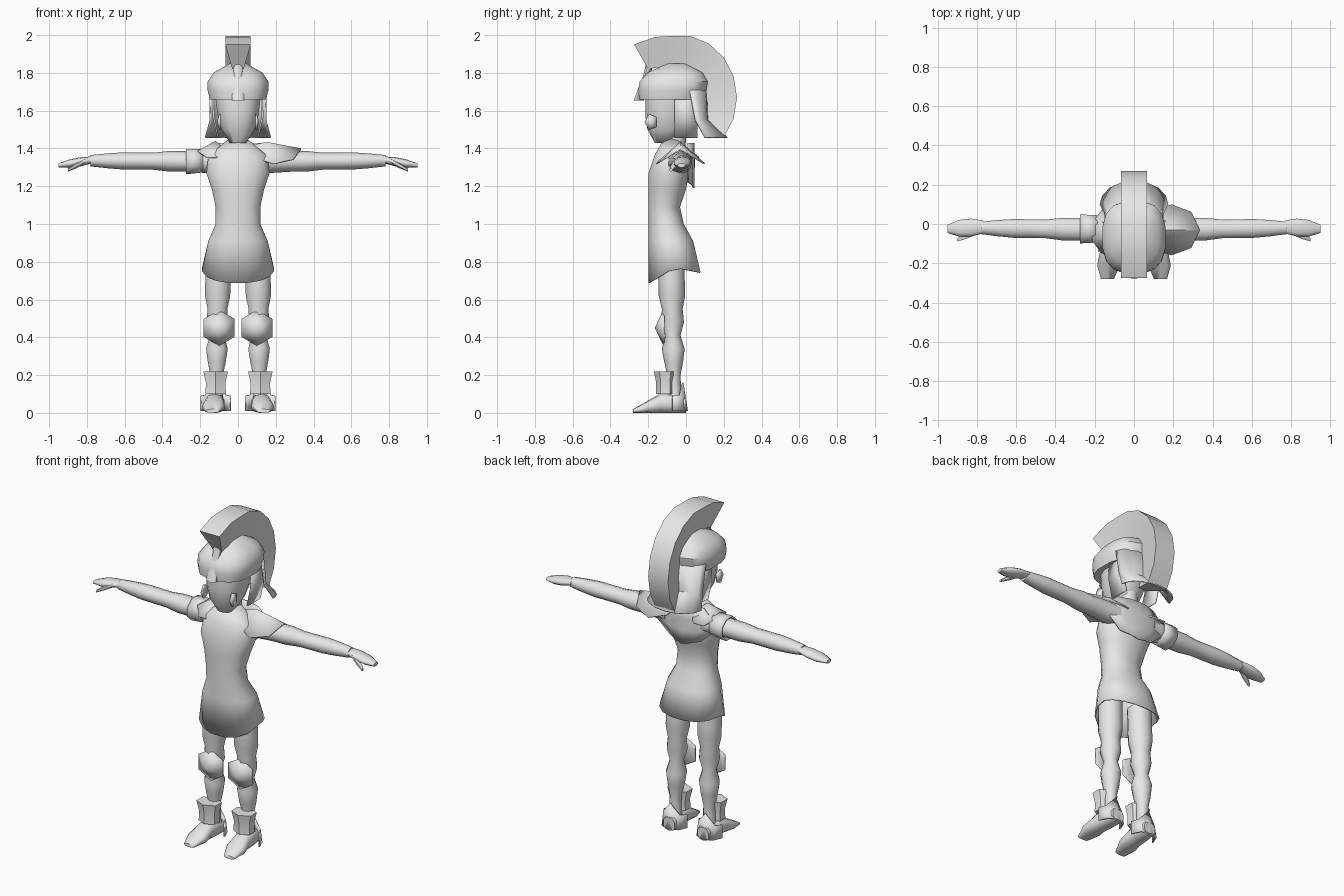
import bpy
import bmesh
from math import sin, cos, pi, radians
from mathutils import Vector

default_cube = bpy.data.objects.get("Cube")
if default_cube:
    bpy.data.objects.remove(default_cube, do_unlink=True)

grey = bpy.data.materials.new("plain_grey")
grey.use_nodes = True
grey.diffuse_color = (.8, .8, .8, 1)
grey.node_tree.nodes["Principled BSDF"].inputs["Base Color"].default_value = grey.diffuse_color


def finish(name, bm, mirror, thickness, angle):
    """Turn a bmesh into a shaded object with its modifiers."""
    bmesh.ops.recalc_face_normals(bm, faces=bm.faces)
    mesh = bpy.data.meshes.new(name)
    bm.to_mesh(mesh)
    bm.free()
    mesh.materials.append(grey)
    part = bpy.data.objects.new(name, mesh)
    bpy.context.collection.objects.link(part)
    bpy.ops.object.select_all(action='DESELECT')
    part.select_set(True)
    bpy.context.view_layer.objects.active = part
    bpy.ops.object.shade_smooth_by_angle(angle=radians(angle))
    if thickness:
        part.modifiers.new("thickness", 'SOLIDIFY').thickness = thickness
    if mirror:
        part.modifiers.new("mirror", 'MIRROR').use_mirror_merge = False


def skin(name, rows, closed=True, caps=True, mirror=False, thickness=0, angle=50):
    """Bridge rows of points with quads."""
    bm = bmesh.new()
    rows = [[bm.verts.new(point) for point in row] for row in rows]
    count = len(rows[0])
    for low, high in zip(rows, rows[1:]):
        for i in range(count if closed else count - 1):
            j = (i + 1) % count
            bm.faces.new((low[i], low[j], high[j], high[i]))
    if closed and caps:
        bm.faces.new(rows[0])
        bm.faces.new(rows[-1])
    finish(name, bm, mirror, thickness, angle)


def ring(axis, centre, width, depth, sides, phase=.5, power=1):
    """Rounded outline around a centre, square to an axis."""
    cx, cy, cz = centre
    points = []
    for i in range(sides):
        turn = 2 * pi * (i + phase) / sides
        c, s = cos(turn), sin(turn)
        u = width * c * abs(c) ** (power - 1)
        v = depth * s * abs(s) ** (power - 1)
        points.append({'x': (cx, cy + u, cz + v),
                       'y': (cx + u, cy, cz + v),
                       'z': (cx + u, cy + v, cz)}[axis])
    return points


def tube(name, axis, start, end, radii, squash=1, sides=10, power=1, **options):
    """Evenly spaced rings from start to end, one for each radius."""
    start, end = Vector(start), Vector(end)
    rings = []
    for i, radius in enumerate(radii):
        centre = start.lerp(end, i / (len(radii) - 1))
        rings.append(ring(axis, centre, radius, radius * squash, sides, power=power))
    skin(name, rings, **options)


def plate(name, peak, rim, mirror=False, angle=30):
    """Thin plate fanning from a peak to its rim."""
    bm = bmesh.new()
    middle = bm.verts.new(peak)
    edge = [bm.verts.new(point) for point in rim]
    for i, vert in enumerate(edge):
        bm.faces.new((middle, edge[i - 1], vert))
    finish(name, bm, mirror, .008, angle)


def back_arc(centre_y, width, depth, height, steps):
    """Half outline wrapping round the back, from left to right."""
    turns = [pi * i / steps for i in range(steps + 1)]
    return [(width * cos(t), centre_y + depth * sin(t), height) for t in turns]


# Tunic: straight front, waisted back, hem dipping at front and back
tunic_rings = []
tunic_widths = (.05, .16, .17, .14, .12, .12, .16)
tunic_backs = (-.02, .01, .02, 0, -.03, -.01, .04)
for i, (width, back) in enumerate(zip(tunic_widths, tunic_backs)):
    front = -.2 if i > 1 else -.17 + .05 * (1 - i)
    centre = (0, (front + back) / 2, 1.45 - .09 * i)
    tunic_rings.append(ring('z', centre, width, (back - front) / 2, sides=16, power=.9))
hem = []
for x, y, z in ring('z', (0, -.06, .77), .195, .14, sides=16, power=.9):
    hem.append((x, y, z - abs(y + .06) * (.6 if y < -.06 else .2)))
skin("tunic", tunic_rings + [hem], caps=False, thickness=.006, angle=70)

# Arms, hands and thumbs
tube("arms", 'x', (.12, -.03, 1.33), (.78, -.02, 1.335),
     radii=(.07, .065, .06, .06, .05, .05, .05, .043, .033), squash=.9, mirror=True, angle=60)
tube("hands", 'x', (.77, -.015, 1.34), (.95, -.025, 1.31),
     radii=(.035, .048, .045, .022), squash=.5, mirror=True, angle=60)
tube("thumbs", 'x', (.81, -.04, 1.335), (.9, -.08, 1.285),
     radii=(.02, .018, .01), squash=.8, sides=6, mirror=True)

# Legs, with knees and calves swelling along them
tube("legs", 'z', (.105, -.08, .83), (.115, -.06, .06),
     radii=(.07, .07, .07, .07, .055, .06, .04, .06, .05, .035, .035, .04), mirror=True, angle=60)

# Knee plates
plate("knee_plates", (.1, -.165, .45), ring('y', (.1, -.12, .45), .095, .095, sides=6), mirror=True)

# Feet resting flat on the ground
foot_rings = []
for i, (width, height) in enumerate(zip((.04, .05, .05, .06, .035), (.04, .05, .05, .03, .01))):
    foot_rings.append(ring('y', (.115 + .005 * i, -.07 * i, height), width, height, sides=10, power=.8))
skin("feet", foot_rings, mirror=True, angle=60)

# Ankle cuffs and spiked heel guards
tube("ankle_cuffs", 'z', (.118, -.11, .1), (.118, -.11, .22),
     radii=(.062, .06, .075), squash=.8, sides=6, mirror=True, angle=20)
heel_rows = []
for height, spike in ((.01, 0), (.09, .07)):
    arc = back_arc(-.07, .08, .08 - spike / 3, height, steps=4)
    heel_rows.append([(x + .118, y, z + spike * (1 - abs(x) / .08) ** 2) for x, y, z in arc])
skin("heel_guards", heel_rows, closed=False, mirror=True, thickness=.008, angle=20)

# Neck and head
tube("neck", 'z', (0, -.06, 1.38), (0, -.05, 1.52), radii=(.055, .055))
tube("head", 'z', (0, -.115, 1.43), (0, -.07, 1.72),
     radii=(.045, .09, .11, .12, .125), squash=1.12, sides=14, power=.85, angle=60)

# Cheek guards with small forward tabs
cheek_rows = []
for x, height in ((.13, 1.69), (.135, 1.57), (.11, 1.455)):
    cheek_rows.append([(x, -.06, height), (x, .06, height)])
skin("cheek_guards", cheek_rows, closed=False, mirror=True, thickness=.01)
plate("cheek_tabs", (.11, -.185, 1.54), ring('x', (.1, -.185, 1.54), .035, .045, sides=5), mirror=True)

# Helmet dome, brow ridge and flared neck guard
tube("helmet_dome", 'z', (0, -.08, 1.66), (0, -.05, 1.85),
     radii=(.152, .163, .163, .13, .045), squash=1.12, sides=16, power=.75, angle=40)
tube("brow_ridge", 'z', (0, -.25, 1.655), (0, -.19, 1.85),
     radii=(.036, .03, .022, .03), squash=.8, sides=8)
guard_rows = [back_arc(.02, .15, .09, 1.71, steps=8),
              back_arc(.05, .15, .07, 1.55, steps=8),
              back_arc(.1, .175, .12, 1.46, steps=8)]
skin("neck_guard", guard_rows, closed=False, thickness=.008, angle=40)

# Crest: two arcs ending in a forward point, wider along the outer edge
crest_profile = []
for degrees in range(-40, 110, 20):
    c, s = cos(radians(degrees)), sin(radians(degrees))
    crest_profile.append(((-.03 + .3 * c, 1.67 + .33 * s), (-.06 + .175 * c, 1.63 + .21 * s)))
crest_profile.append(((-.165, 1.99), (-.14, 1.83)))
crest_profile.append(((-.275, 1.95), (-.2, 1.82)))
skin("crest", [[(-.03, *inner), (-.067, *outer), (.067, *outer), (.03, *inner)]
               for outer, inner in crest_profile], angle=35)

# Left shoulder flare, drooping to front and back
rim = ring('z', (.19, -.03, 1.4), .145, .13, sides=8, phase=0)
plate("left_shoulder_plate", (.15, -.03, 1.435),
      [(x, y, z - .6 * abs(y + .03) + .1 * max(0, .15 - x)) for x, y, z in rim], angle=50)

# Right shoulder plate with its arm band
rim = ring('z', (-.13, -.04, 1.41), .09, .12, sides=8)
plate("right_shoulder_plate", (-.12, -.04, 1.44),
      [(x, y, z - .5 * abs(y + .04)) for x, y, z in rim], angle=50)
tube("right_arm_band", 'x', (-.185, -.025, 1.335), (-.275, -.025, 1.33),
     radii=(.075, .08), squash=.9, sides=8, caps=False, thickness=.008, angle=20)

# Back yoke hanging between the shoulders
yoke_rows = []
for i, width in enumerate((.13, .2, .19, .11)):
    yoke_rows.append([(width * k, .045 - .03 * k * k, 1.43 - .07 * i - .01 * i * (1 - abs(k)))
                      for k in (-1, -.5, 0, .5, 1)])
skin("back_yoke", yoke_rows, closed=False, thickness=.008, angle=50)
